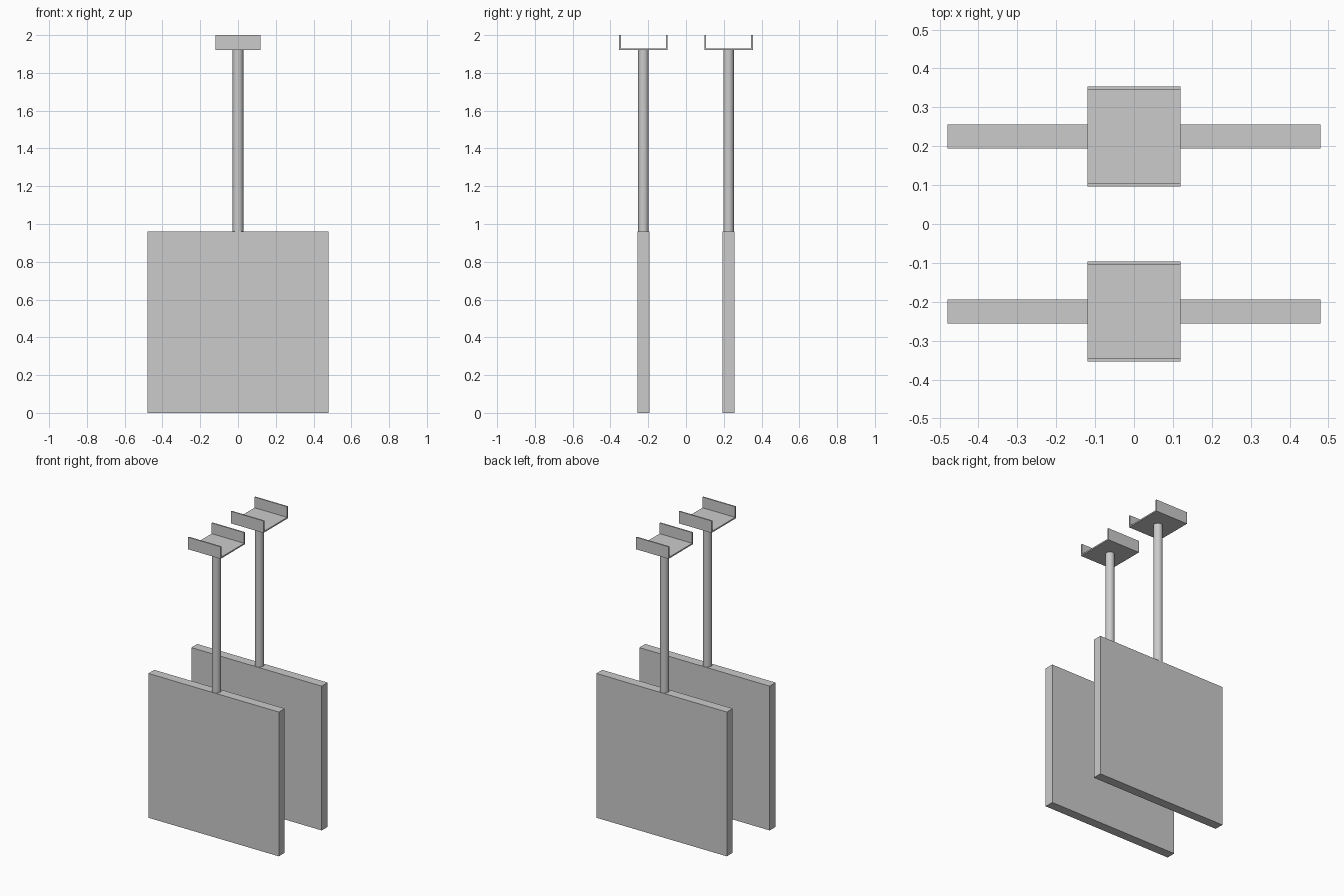
import bpy, bmesh
import math

if "Cube" in bpy.data.objects:
    bpy.data.objects.remove(bpy.data.objects["Cube"])

PANEL_H = 0.96      # panel height
TRAY_Z = 1.92       # underside of the U bracket
CENTRE_Y = 0.2255   # distance of each hanger from the middle


def box(name, size, centre):
    bpy.ops.mesh.primitive_cube_add(size=1, location=centre)
    ob = bpy.context.object
    ob.name = name
    ob.scale = size
    bpy.ops.object.transform_apply(location=False, rotation=False, scale=True)
    return ob


def u_bracket(name, y, half_x=0.12, half_y=0.1285, height=0.08, t=0.009):
    # U profile in the YZ plane, extruded along x
    profile = [(-half_y, 0), (half_y, 0), (half_y, height), (half_y - t, height),
               (half_y - t, t), (-half_y + t, t), (-half_y + t, height), (-half_y, height)]
    bm = bmesh.new()
    face = bm.faces.new([bm.verts.new((-half_x, py, pz)) for py, pz in profile])
    ext = bmesh.ops.extrude_face_region(bm, geom=[face], use_keep_orig=True)
    verts = [v for v in ext["geom"] if isinstance(v, bmesh.types.BMVert)]
    bmesh.ops.translate(bm, verts=verts, vec=(2 * half_x, 0, 0))
    bmesh.ops.recalc_face_normals(bm, faces=bm.faces)
    mesh = bpy.data.meshes.new(name)
    bm.to_mesh(mesh)
    bm.free()
    ob = bpy.data.objects.new(name, mesh)
    ob.location = (0, y, TRAY_Z)
    bpy.context.collection.objects.link(ob)
    return ob


for side, y in (("front", -CENTRE_Y), ("back", CENTRE_Y)):
    # Square slab
    box(f"{side}_panel", (0.96, 0.062, PANEL_H), (0, y, PANEL_H / 2))

    # Round pole from slab to bracket
    bpy.ops.mesh.primitive_cylinder_add(
        vertices=32, radius=0.028, depth=TRAY_Z - PANEL_H,
        location=(0, y, (TRAY_Z + PANEL_H) / 2))
    bpy.context.object.name = f"{side}_pole"
    bpy.ops.object.shade_smooth_by_angle(angle=math.radians(30))

    # Open-topped U bracket
    u_bracket(f"{side}_bracket", y)
